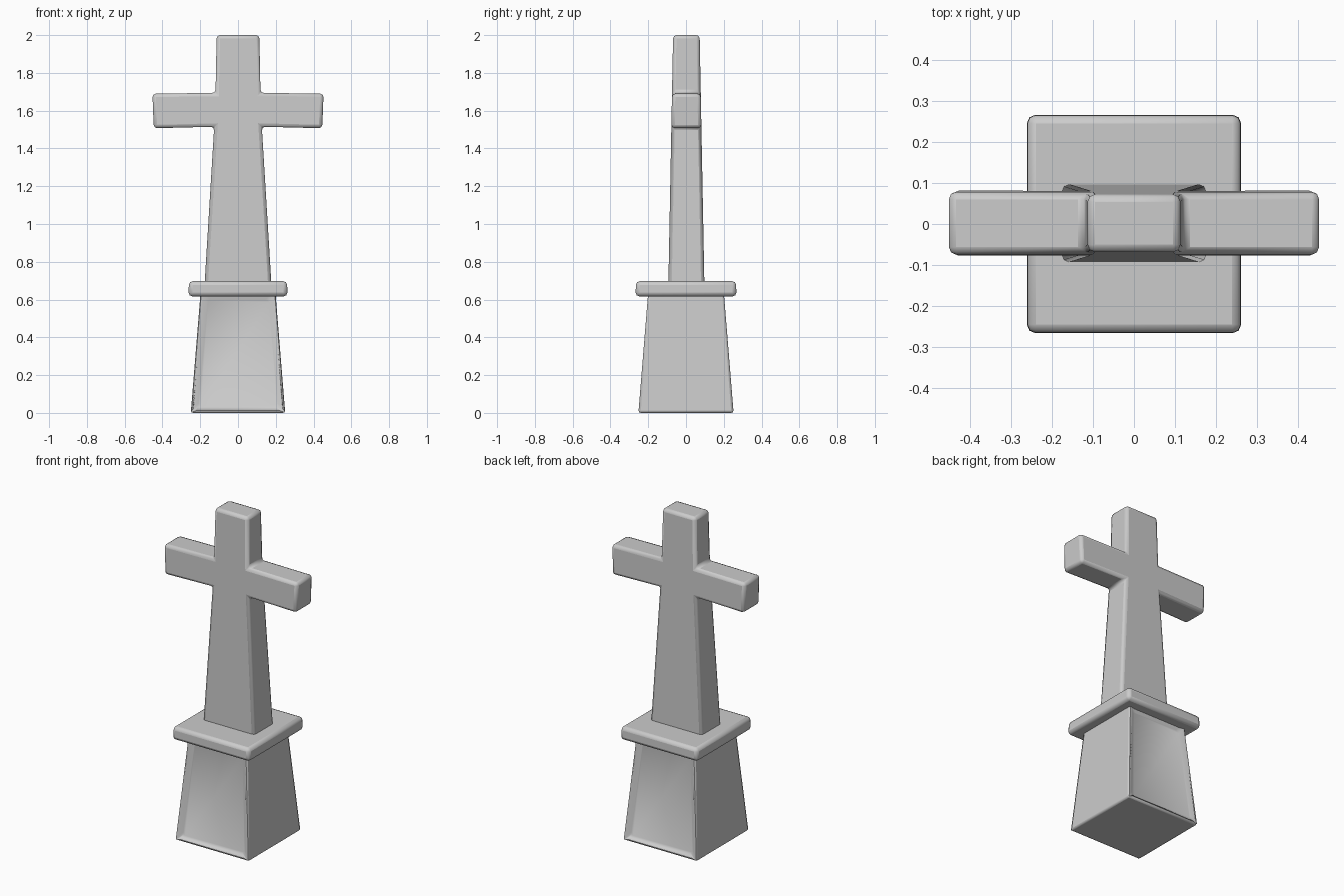
import bpy, bmesh
from mathutils import Vector

if "Cube" in bpy.data.objects:
    bpy.data.objects.remove(bpy.data.objects["Cube"])


def finish(name, bm, bevel, segments=2):
    bmesh.ops.recalc_face_normals(bm, faces=bm.faces)
    mesh = bpy.data.meshes.new(name)
    bm.to_mesh(mesh)
    bm.free()
    obj = bpy.data.objects.new(name, mesh)
    bpy.context.collection.objects.link(obj)
    mod = obj.modifiers.new("soft_edges", 'BEVEL')
    mod.width = bevel
    mod.segments = segments
    mod.limit_method = 'ANGLE'
    mod.angle_limit = 0.6
    bpy.ops.object.select_all(action='DESELECT')
    obj.select_set(True)
    bpy.context.view_layer.objects.active = obj
    bpy.ops.object.shade_smooth_by_angle(angle=0.6)
    return obj


def tapered_block(z0, z1, bottom, top):
    """Box with different half sizes (x, y) at the bottom and top."""
    bm = bmesh.new()
    bmesh.ops.create_cube(bm, size=2)
    for v in bm.verts:
        hx, hy = top if v.co.z > 0 else bottom
        v.co = Vector((v.co.x * hx, v.co.y * hy, z1 if v.co.z > 0 else z0))
    return bm


# Pedestal with shallow sunken panels on the front and back
bm = tapered_block(0.0, 0.64, (0.25, 0.252), (0.198, 0.2))
bm.normal_update()
panels = [f for f in bm.faces if abs(f.normal.y) > 0.8]
bmesh.ops.inset_individual(bm, faces=panels, thickness=0.018, depth=0)
bmesh.ops.inset_individual(bm, faces=panels, thickness=0.035, depth=-0.016)
finish("pedestal", bm, 0.014)

# Overhanging slab on top of the pedestal
finish("cap_slab", tapered_block(0.617, 0.697, (0.262, 0.267), (0.26, 0.265)), 0.02)

# Cross: tapered outline, mirrored in x, getting thinner towards the top
half = [(0.177, 0.68), (0.126, 1.515), (0.446, 1.507),
        (0.453, 1.69), (0.119, 1.694), (0.113, 2.0)]
outline = half + [(-x, z) for x, z in reversed(half)]
bm = bmesh.new()
sides = []
for s in (-1, 1):
    verts = [bm.verts.new((x, s * (0.095 - 0.019 * (z - 0.7)) + 0.002, z))
             for x, z in outline]
    sides.append(verts)
    bm.faces.new(verts)
for i in range(len(outline)):
    j = (i + 1) % len(outline)
    bm.faces.new((sides[0][i], sides[0][j], sides[1][j], sides[1][i]))
finish("cross", bm, 0.018)
